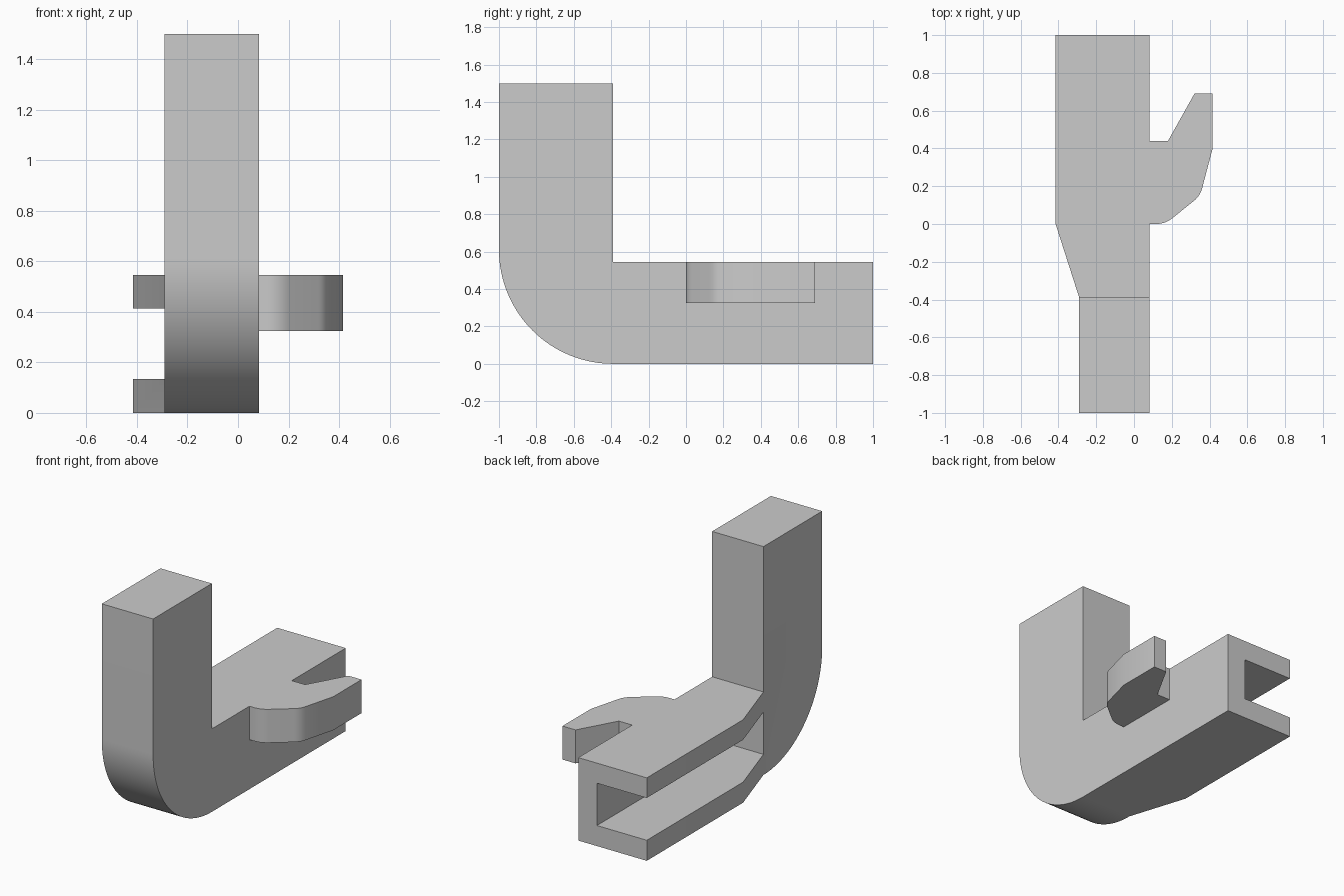
import bpy
import bmesh
import math
from mathutils import Vector

old = bpy.data.objects.get("Cube")
if old:
    bpy.data.objects.remove(old, do_unlink=True)

grey = bpy.data.materials.new("plain grey")
grey.use_nodes = True
GREY = (0.6, 0.6, 0.6, 1)
grey.diffuse_color = GREY
grey.node_tree.nodes["Principled BSDF"].inputs["Base Color"].default_value = GREY


def prism(name, points, start, end):
    """Solid made by sweeping a closed outline from start to end."""
    bm = bmesh.new()
    base = bm.faces.new([bm.verts.new(Vector(p) + start) for p in points])
    swept = bmesh.ops.extrude_face_region(bm, geom=[base])["geom"]
    verts = [v for v in swept if isinstance(v, bmesh.types.BMVert)]
    bmesh.ops.translate(bm, verts=verts, vec=end - start)
    bmesh.ops.recalc_face_normals(bm, faces=bm.faces[:])
    mesh = bpy.data.meshes.new(name)
    bm.to_mesh(mesh)
    bm.free()
    mesh.materials.append(grey)
    obj = bpy.data.objects.new(name, mesh)
    bpy.context.collection.objects.link(obj)
    return obj


def plan_prism(name, outline, low, high):
    return prism(name, [(x, y, 0) for x, y in outline],
                 Vector((0, 0, low)), Vector((0, 0, high)))


def rounded(before, corner, after, trim, steps=8):
    """Points of a soft bend that replaces a corner."""
    c = Vector(corner)
    a = c + (Vector(before) - c).normalized() * trim
    b = c + (Vector(after) - c).normalized() * trim
    ts = [i / steps for i in range(steps + 1)]
    return [tuple(a * (1 - t) ** 2 + c * 2 * t * (1 - t) + b * t * t) for t in ts]


def combine(body, tool, operation):
    mod = body.modifiers.new(operation, 'BOOLEAN')
    mod.operation = operation
    mod.solver = 'EXACT'
    mod.object = tool
    bpy.ops.object.modifier_apply(modifier=mod.name)
    bpy.data.objects.remove(tool, do_unlink=True)


LEFT, RIGHT, NECK = -0.415, 0.083, -0.29
INNER, TOP, HEIGHT = -0.39, 0.545, 1.5
RADIUS = 1 + INNER

# L-shaped body with a rounded heel
heel = []
for i in range(33):
    a = math.pi + i / 32 * math.pi / 2
    heel.append((INNER + RADIUS * math.cos(a), RADIUS + RADIUS * math.sin(a)))
side = heel + [(1, 0), (1, TOP), (INNER, TOP), (INNER, HEIGHT), (-1, HEIGHT)]
body = prism("bracket_body", [(0, y, z) for y, z in side],
             Vector((LEFT, 0, 0)), Vector((RIGHT, 0, 0)))
bpy.context.view_layer.objects.active = body
body.select_set(True)

# Narrow the upright, with a taper toward the bar
taper = [(LEFT - 0.1, 0), (LEFT, 0), (NECK, INNER), (NECK, -1.1), (LEFT - 0.1, -1.1)]
combine(body, plan_prism("neck_cutter", taper, -0.1, 1.6), 'DIFFERENCE')

# Open channel along the bar
channel = [(-0.6, INNER), (-0.053, INNER), (-0.053, 1.1), (-0.6, 1.1)]
combine(body, plan_prism("channel_cutter", channel, 0.135, 0.413), 'DIFFERENCE')

# Side hook
root, elbow, knuckle, tip = (0, 0), (0.165, 0), (0.35, 0.149), (0.415, 0.395)
hook = [root]
hook += rounded(root, elbow, knuckle, 0.05)
hook += rounded(elbow, knuckle, tip, 0.04)
hook += [tip, (0.415, 0.69), (0.32, 0.69), (0.18, 0.44), (0, 0.44)]
combine(body, plan_prism("side_hook", hook, 0.325, TOP), 'UNION')

bpy.ops.object.shade_smooth_by_angle(angle=math.radians(20))
